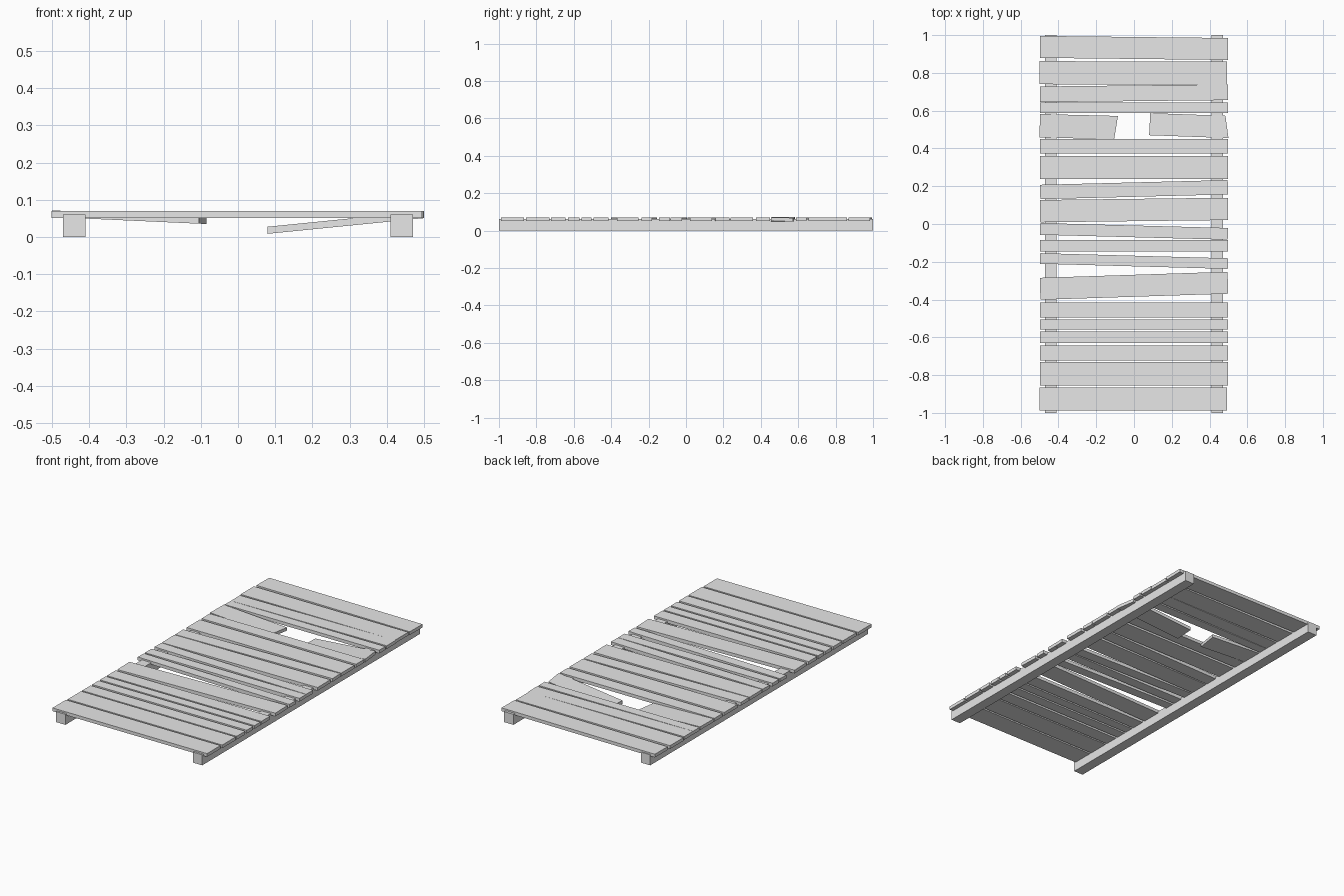
import bpy
import bmesh

cube = bpy.data.objects.get("Cube")
if cube:
    bpy.data.objects.remove(cube, do_unlink=True)

grey = bpy.data.materials.new("plain_grey")
grey.use_nodes = True
grey.diffuse_color = (0.8, 0.8, 0.8, 1)
grey.node_tree.nodes["Principled BSDF"].inputs["Base Color"].default_value = (0.8, 0.8, 0.8, 1)

THICK = 0.019
BASE = 0.051


def slab(name, outline, base, thick):
    """Flat board from a four-point outline; base(x) gives its underside height."""
    bm = bmesh.new()
    low = [bm.verts.new((x, y, base(x))) for x, y in outline]
    high = [bm.verts.new((x, y, base(x) + thick)) for x, y in outline]
    bm.faces.new(low)
    bm.faces.new(high)
    for i in range(4):
        j = (i + 1) % 4
        bm.faces.new((low[i], low[j], high[j], high[i]))
    bmesh.ops.recalc_face_normals(bm, faces=bm.faces)
    mesh = bpy.data.meshes.new(name)
    bm.to_mesh(mesh)
    bm.free()
    mesh.materials.append(grey)
    obj = bpy.data.objects.new(name, mesh)
    bpy.context.collection.objects.link(obj)
    return obj


def plank(name, y, width, skew, shift=0.0):
    """Whole deck plank, turned slightly so its right end is skew higher in y."""
    def corner(sx, sy):
        return (sx * 0.497 - sy * skew * width / 2 + shift,
                y + sx * skew / 2 + sy * width / 2)
    slab(name, [corner(-1, -1), corner(1, -1), corner(1, 1), corner(-1, 1)],
         lambda x: BASE, THICK)


# Two long rails under the deck
for side, x in (("right", -0.44), ("left", 0.44)):
    slab(side + "_rail", [(x - 0.03, -1), (x + 0.03, -1), (x + 0.03, 1), (x - 0.03, 1)],
         lambda x: 0.0, 0.061)

# Whole planks from back to front: centre y, width, skew, sideways shift
planks = [
    (0.932, 0.116, -0.011, 0), (0.800, 0.122, -0.002, -0.004),
    (0.692, 0.083, 0.011, 0), (0.616, 0.056, 0, 0),
    (0.412, 0.075, 0, 0), (0.299, 0.121, 0, 0),
    (0.182, 0.076, 0.025, 0), (0.074, 0.118, 0.012, 0),
    (-0.039, 0.062, -0.026, 0), (-0.115, 0.060, 0, 0),
    (-0.196, 0.056, -0.027, 0), (-0.327, 0.116, 0.032, 0),
    (-0.455, 0.080, 0, 0), (-0.532, 0.054, 0, 0),
    (-0.600, 0.060, 0, 0), (-0.683, 0.078, 0, 0),
    (-0.793, 0.124, 0, 0), (-0.927, 0.123, 0, -0.004),
]
for i, spec in enumerate(planks, 1):
    plank(f"plank_{i}", *spec)

# Snapped plank: two halves sagging towards the gap
slab("broken_plank_right", [(-0.5, 0.458), (-0.105, 0.449), (-0.085, 0.572), (-0.498, 0.582)],
     lambda x: 0.035 - 0.045 * (x + 0.085), 0.018)
slab("broken_plank_left", [(0.08, 0.47), (0.5, 0.455), (0.484, 0.573), (0.086, 0.587)],
     lambda x: 0.009 + 0.1 * (x - 0.083), THICK)
